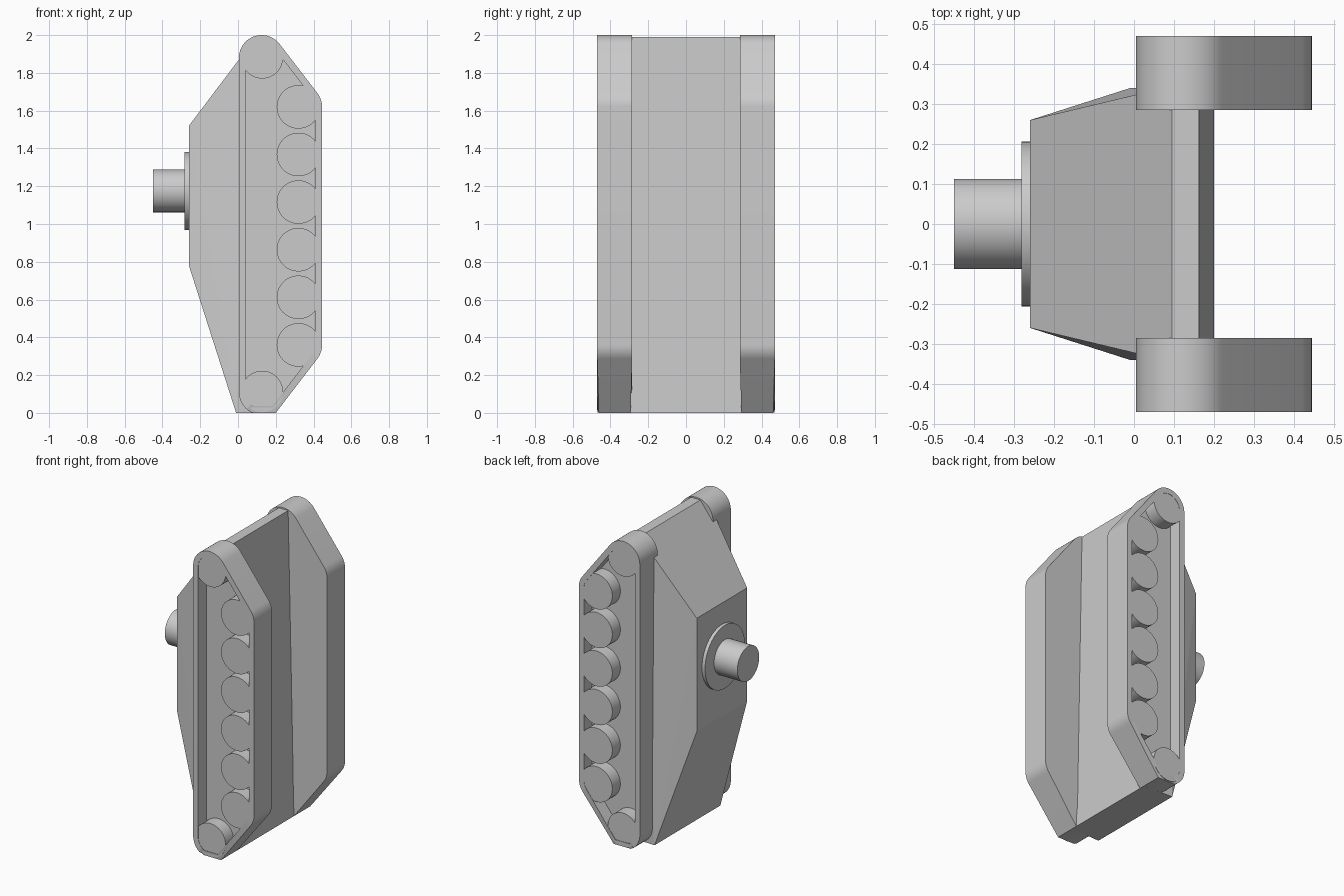
import bpy, bmesh, math
from mathutils import Matrix, Vector

if "Cube" in bpy.data.objects:
    bpy.data.objects.remove(bpy.data.objects["Cube"], do_unlink=True)

GREY = (0.6, 0.6, 0.6, 1.0)
grey = bpy.data.materials.new("plain_grey")
grey.use_nodes = True
grey.diffuse_color = GREY
grey.node_tree.nodes["Principled BSDF"].inputs["Base Color"].default_value = GREY

INNER, OUTER = 0.285, 0.47     # track side planes
RIM, DEPTH = 0.036, 0.085      # recess border and depth


def finish(bm, name, smooth=True):
    bmesh.ops.recalc_face_normals(bm, faces=bm.faces)
    mesh = bpy.data.meshes.new(name)
    bm.to_mesh(mesh)
    bm.free()
    obj = bpy.data.objects.new(name, mesh)
    bpy.context.collection.objects.link(obj)
    mesh.materials.append(grey)
    if smooth:
        bpy.ops.object.select_all(action='DESELECT')
        obj.select_set(True)
        bpy.context.view_layer.objects.active = obj
        bpy.ops.object.shade_smooth_by_angle(angle=math.radians(30))
    return obj


def cylinder(name, center, radius, length, axis, segments=48):
    bm = bmesh.new()
    turn = Vector((0, 0, 1)).rotation_difference(Vector(axis)).to_matrix().to_4x4()
    bmesh.ops.create_cone(bm, cap_ends=True, segments=segments, radius1=radius,
                          radius2=radius, depth=length,
                          matrix=Matrix.Translation(center) @ turn)
    return finish(bm, name)


def arc(cx, cz, radius, start, end, steps):
    angles = [math.radians(start + (end - start) * i / steps) for i in range(steps + 1)]
    return [(cx + radius * math.cos(a), cz + radius * math.sin(a)) for a in angles]


# Hull: a faceted convex body, widest where it meets the tracks
bm = bmesh.new()
for x, y, z in [(-0.26, 0.26, 0.78), (-0.26, 0.26, 1.52), (-0.01, 0.34, 0),
                (0.095, 0.345, 1.99), (0.163, 0.33, 1.99), (0.2, 0.33, 0)]:
    for side in (-1, 1):
        bm.verts.new((x, y * side, z))
bmesh.ops.convex_hull(bm, input=bm.verts)
bmesh.ops.dissolve_limit(bm, angle_limit=0.01, verts=bm.verts, edges=bm.edges)
finish(bm, "hull", smooth=False)

# Turret ring and stub
cylinder("turret_ring", (-0.27, 0, 1.175), 0.206, 0.024, (1, 0, 0), 64)
cylinder("turret_stub", (-0.36, 0, 1.175), 0.113, 0.18, (1, 0, 0), 64)

# Track outline: rounded ends and corners around the wheel centres
outline = (arc(0.325, 0.36, 0.12, -37.5, 0, 8) + arc(0.325, 1.62, 0.12, 0, 37, 8)
           + arc(0.125, 1.88, 0.12, 37, 180, 28) + arc(0.125, 0.11, 0.12, 180, 246, 14)
           + [(0.2, 0)])


def track(name, side):
    bm = bmesh.new()
    outer = bm.faces.new([bm.verts.new((x, side * OUTER, z)) for x, z in outline])
    inner = bm.faces.new([bm.verts.new((x, side * INNER, z)) for x, z in reversed(outline)])
    bmesh.ops.bridge_loops(bm, edges=list(outer.edges) + list(inner.edges))
    bmesh.ops.recalc_face_normals(bm, faces=bm.faces)
    # Recessed panel in the outer side
    bmesh.ops.inset_region(bm, faces=[outer], thickness=RIM, use_even_offset=True)
    floor = bmesh.ops.extrude_discrete_faces(bm, faces=[outer])["faces"][0]
    bmesh.ops.translate(bm, verts=floor.verts, vec=(0, -side * DEPTH, 0))
    # Slight narrowing at the lower end
    middle = side * (INNER + OUTER) / 2
    for v in bm.verts:
        if v.co.z < 0.01:
            v.co.y = middle + (v.co.y - middle) * 0.91
    finish(bm, name)


wheel_spots = [(0.32, 0.36 + i * 0.252) for i in range(6)]
for label, side in (("back", 1), ("front", -1)):
    track(label + "_track", side)
    y = side * (OUTER - DEPTH / 2 - 0.002)
    for i, (x, z) in enumerate(wheel_spots):
        cylinder(f"{label}_road_wheel_{i + 1}", (x, y, z), 0.115, DEPTH, (0, 1, 0))
    for end, z in (("upper", 1.88), ("lower", 0.113)):
        cylinder(f"{label}_{end}_end_wheel", (0.128, y, z), 0.11, DEPTH, (0, 1, 0))
